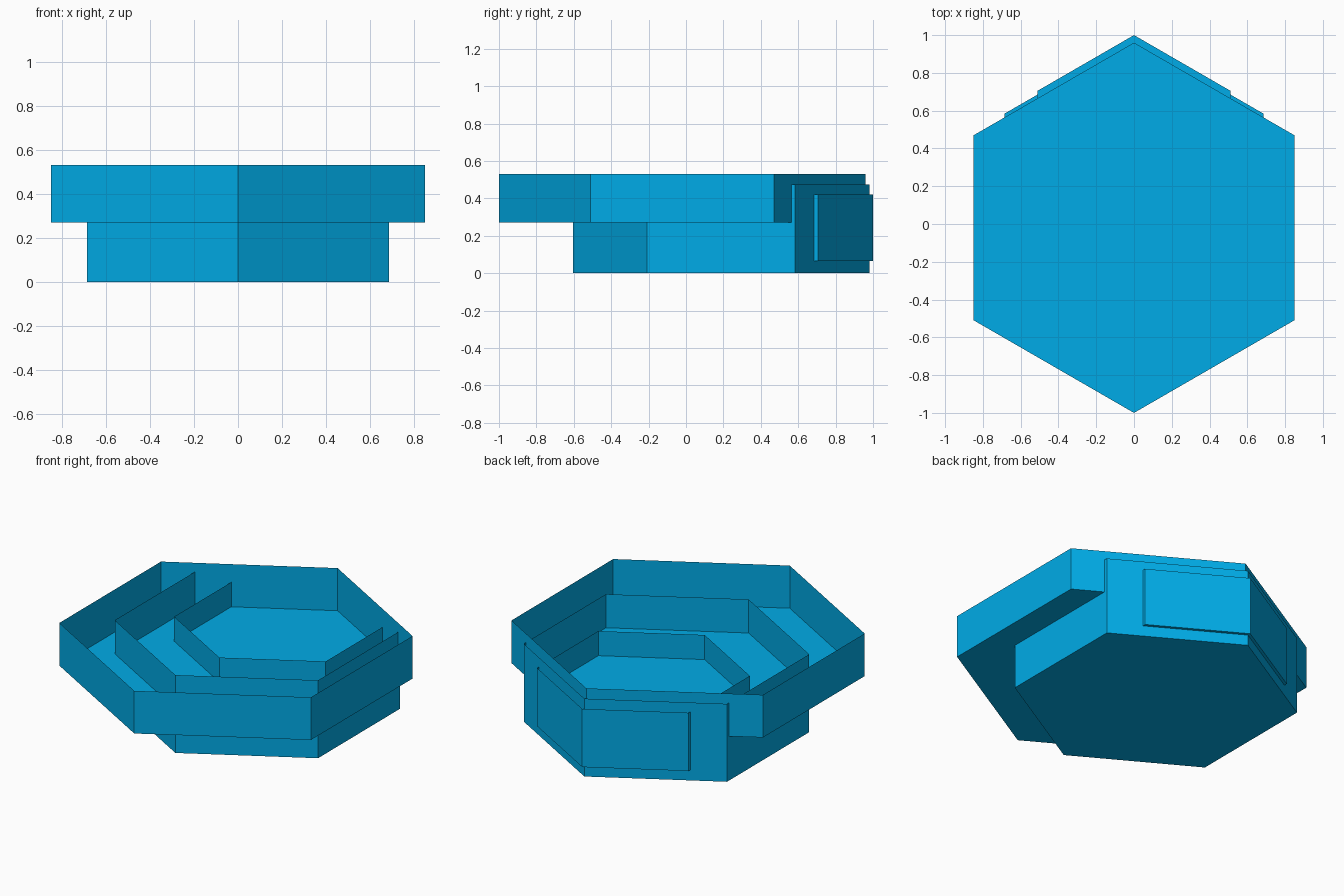
import bpy
import bmesh
from mathutils import Matrix

if "Cube" in bpy.data.objects:
    bpy.data.objects.remove(bpy.data.objects["Cube"])

blue = bpy.data.materials.new("blue")
blue.diffuse_color = (0.0, 0.41, 0.8, 1)
blue.use_nodes = True
blue.node_tree.nodes["Principled BSDF"].inputs["Base Color"].default_value = blue.diffuse_color


def hex_tray(name, radius, y, z0, z1):
    """Thin-walled hexagonal tray with a floor and an open top, one corner facing +y."""
    bm = bmesh.new()
    ring = bmesh.ops.create_circle(bm, segments=6, radius=radius, cap_ends=True,
                                   matrix=Matrix.Translation((0, y, z0)))["verts"]
    # Floor faces down
    floor = bm.faces[:][0]
    floor.normal_update()
    if floor.normal.z > 0:
        floor.normal_flip()
    # Pull the rim edges straight up to form the walls
    rim = list({e for v in ring for e in v.link_edges})
    geom = bmesh.ops.extrude_edge_only(bm, edges=rim)["geom"]
    top = [g for g in geom if isinstance(g, bmesh.types.BMVert)]
    bmesh.ops.translate(bm, verts=top, vec=(0, 0, z1 - z0))
    # Walls face outwards
    bm.normal_update()
    for f in bm.faces:
        c = f.calc_center_median()
        if abs(f.normal.z) < 0.5 and f.normal.x * c.x + f.normal.y * (c.y - y) < 0:
            f.normal_flip()
    mesh = bpy.data.meshes.new(name)
    bm.to_mesh(mesh)
    bm.free()
    mesh.materials.append(blue)
    obj = bpy.data.objects.new(name, mesh)
    bpy.context.collection.objects.link(obj)
    return obj


# Three nested trays whose back corners step outwards
hex_tray("large_tray", 0.98, -0.02, 0.27, 0.53)
hex_tray("medium_tray", 0.792, 0.188, 0.0, 0.475)
hex_tray("small_tray", 0.59, 0.41, 0.065, 0.42)
